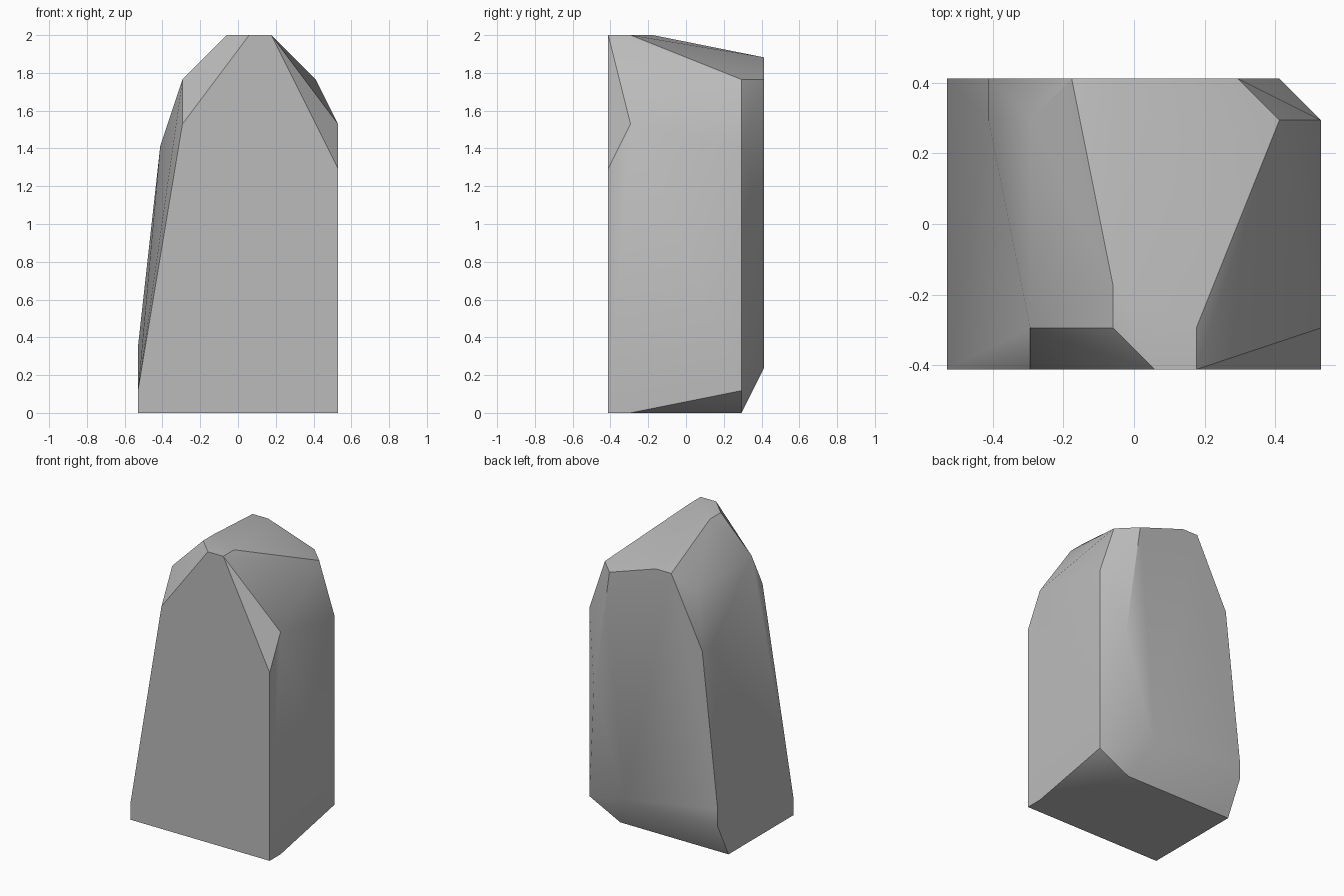
import bpy
import bmesh
from math import radians

cube = bpy.data.objects.get("Cube")
if cube:
    bpy.data.objects.remove(cube, do_unlink=True)

# Stone grey
grey = bpy.data.materials.new("stone_grey")
grey.use_nodes = True
tone = (0.5, 0.5, 0.5, 1.0)
grey.diffuse_color = tone
grey.node_tree.nodes["Principled BSDF"].inputs["Base Color"].default_value = tone

# The boulder sits on a coarse grid: cells wide, deep and tall
WIDE, DEEP, TALL = 9, 7, 17
CELL = 2 / TALL

# Corner outlines (across, up) of upright slices, keyed by depth from the front
slices = {
    0: [(0, 0), (9, 0), (9, 11), (6, 17), (5, 17), (2, 13), (0, 1)],
    1: [(9, 0), (9, 13), (6, 17), (4, 17), (2, 15)],
    2: [(4, 17)],
    6: [(0, 0), (7, 0), (9, 1), (9, 12), (8, 15), (2, 15), (1, 12)],
    7: [(0, 2), (6, 2), (8, 8), (7, 15), (4, 16), (3, 16), (1, 12), (0, 3)],
}


def grid_point(across, depth, up):
    return ((across - WIDE / 2) * CELL, (depth - DEEP / 2) * CELL, up * CELL)


# Wrap the slices in one faceted skin
bm = bmesh.new()
for depth, outline in slices.items():
    for across, up in outline:
        bm.verts.new(grid_point(across, depth, up))
hull = bmesh.ops.convex_hull(bm, input=bm.verts)
spare = set(hull["geom_interior"] + hull["geom_unused"])
bmesh.ops.delete(bm, geom=[v for v in spare if isinstance(v, bmesh.types.BMVert)],
                 context="VERTS")

# Merge coplanar triangles into clean flat facets
bmesh.ops.dissolve_limit(bm, angle_limit=radians(0.5), verts=bm.verts, edges=bm.edges)
bmesh.ops.recalc_face_normals(bm, faces=bm.faces)

mesh = bpy.data.meshes.new("boulder")
bm.to_mesh(mesh)
bm.free()
mesh.materials.append(grey)
boulder = bpy.data.objects.new("boulder", mesh)
bpy.context.collection.objects.link(boulder)

# Soften gentle creases and keep the strong ones sharp
bpy.ops.object.select_all(action="DESELECT")
boulder.select_set(True)
bpy.context.view_layer.objects.active = boulder
bpy.ops.object.shade_smooth_by_angle(angle=radians(30))
